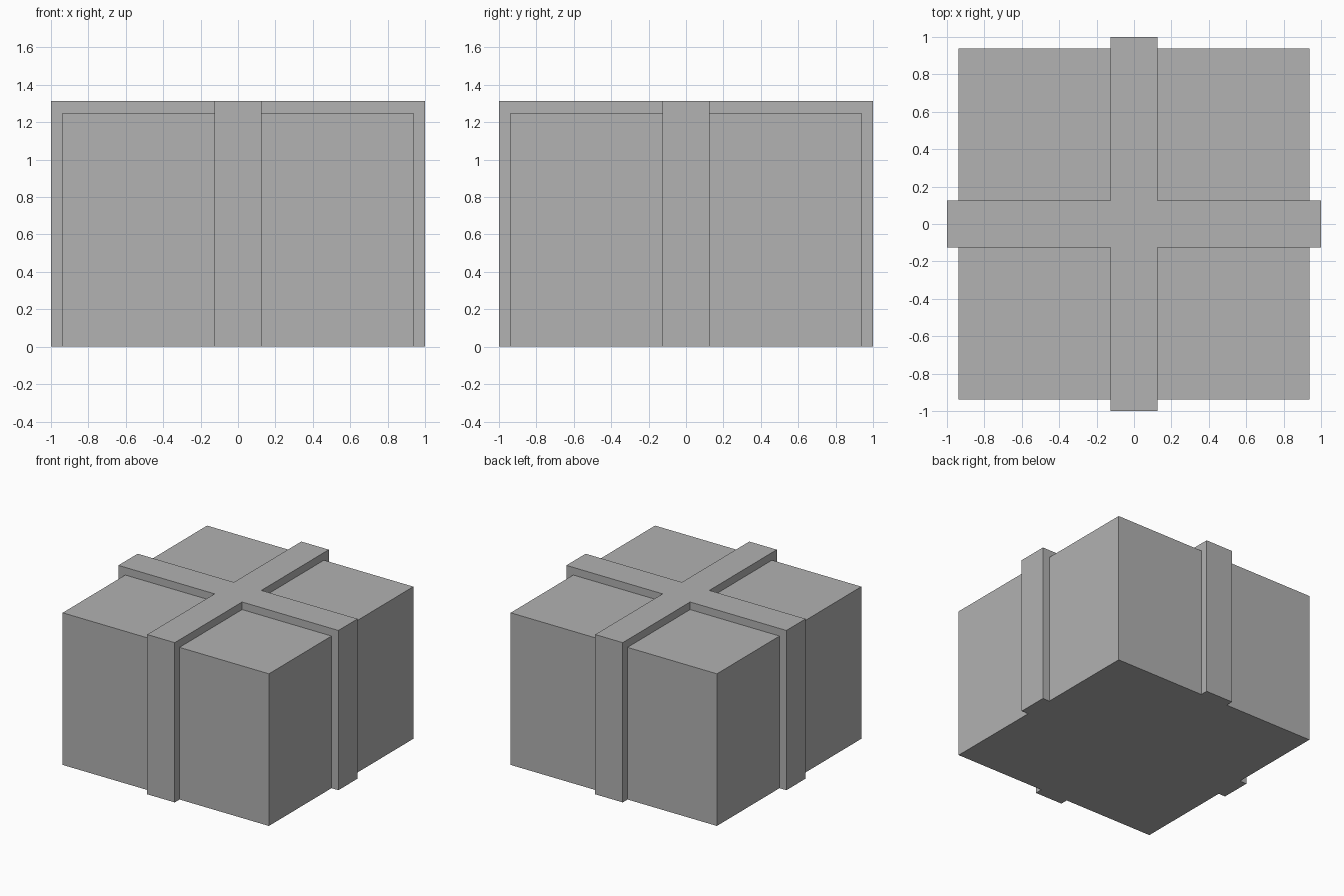
import bpy
import bmesh
from mathutils import Matrix, Vector

default = bpy.data.objects.get("Cube")
if default:
    bpy.data.objects.remove(default, do_unlink=True)

HALF = 0.9375       # half width of the box
HEIGHT = 1.25       # height of the box
BAND = 0.125        # half width of the ribbon
THICK = 0.0625      # thickness of the ribbon

# Single flat colour
grey = bpy.data.materials.new("plain grey")
grey.use_nodes = True
colour = (0.445, 0.445, 0.445, 1)
grey.diffuse_color = colour
grey.node_tree.nodes["Principled BSDF"].inputs["Base Color"].default_value = colour

# Box body, standing on the ground
bm = bmesh.new()
size = Matrix.Diagonal((2 * HALF, 2 * HALF, HEIGHT, 1))
bmesh.ops.create_cube(bm, size=1, matrix=Matrix.Translation((0, 0, HEIGHT / 2)) @ size)

# Cut the ribbon edges into the box
for axis in (Vector((1, 0, 0)), Vector((0, 1, 0))):
    for side in (-BAND, BAND):
        bmesh.ops.bisect_plane(bm, geom=bm.verts[:] + bm.edges[:] + bm.faces[:],
                               plane_co=axis * side, plane_no=axis)

# Raise the crossing ribbons from the sides and top, leaving the base flat
bm.normal_update()


def in_ribbon(face):
    centre = face.calc_center_median()
    return face.normal.z > -0.5 and min(abs(centre.x), abs(centre.y)) < BAND


ribbon = [f for f in bm.faces if in_ribbon(f)]
raised = bmesh.ops.extrude_face_region(bm, geom=ribbon)["geom"]
leftover = [f for f in ribbon if f.is_valid]
if leftover:
    bmesh.ops.delete(bm, geom=leftover, context="FACES")
for v in (g for g in raised if isinstance(g, bmesh.types.BMVert)):
    for i in (0, 1):
        if abs(v.co[i]) > HALF - 0.01:
            v.co[i] += THICK if v.co[i] > 0 else -THICK
    if v.co.z > HEIGHT - 0.01:
        v.co.z += THICK

# Merge flat regions and finish the mesh
bmesh.ops.recalc_face_normals(bm, faces=bm.faces[:])
bmesh.ops.dissolve_limit(bm, angle_limit=0.01, verts=bm.verts[:], edges=bm.edges[:])
mesh = bpy.data.meshes.new("ribboned_box")
bm.to_mesh(mesh)
bm.free()
mesh.materials.append(grey)
bpy.context.collection.objects.link(bpy.data.objects.new("ribboned_box", mesh))
